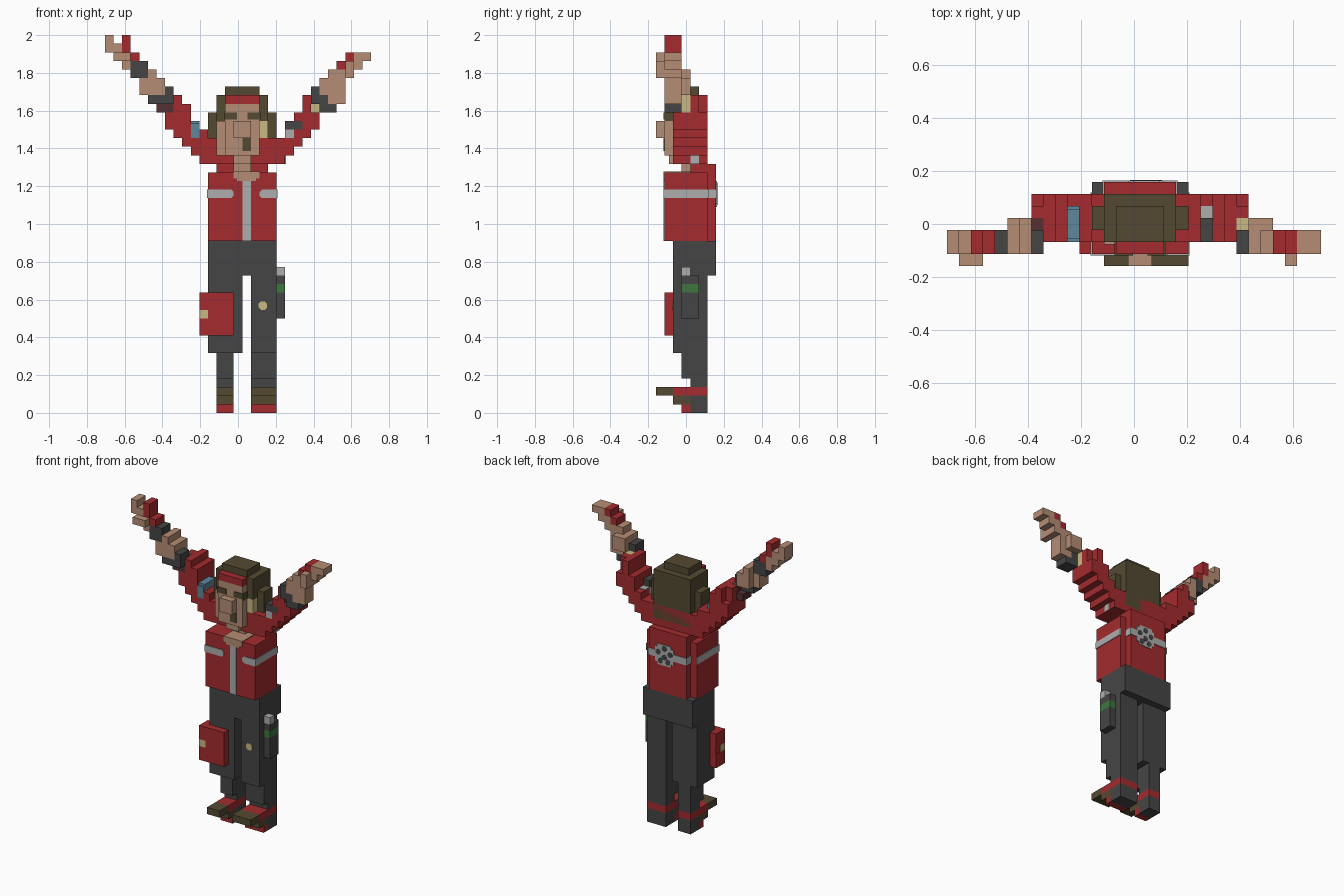
import bpy, bmesh, math
from mathutils import Matrix, Vector

if "Cube" in bpy.data.objects:
    bpy.data.objects.remove(bpy.data.objects["Cube"], do_unlink=True)

V = 1 / 22        # block size
P = 0.1           # plate thickness in blocks


def linear(c):
    c /= 255
    return c / 12.92 if c < 0.04045 else ((c + 0.055) / 1.055) ** 2.4


def material(name, r, g, b):
    m = bpy.data.materials.new(name)
    m.use_nodes = True
    col = (linear(r), linear(g), linear(b), 1)
    m.diffuse_color = col
    m.node_tree.nodes["Principled BSDF"].inputs["Base Color"].default_value = col
    return m


RED = material("red_cloth", 164, 43, 46)
DARK = material("charcoal", 69, 69, 69)
OLIVE = material("olive_brown", 84, 74, 50)
SKIN = material("skin", 181, 141, 117)
GRAY = material("light_gray", 174, 174, 174)
SAND = material("sand_yellow", 200, 184, 130)
BLUE = material("steel_blue", 95, 135, 155)
GREEN = material("green", 62, 118, 62)
MAROON = material("maroon", 88, 48, 50)


def finish(name, bm, mat):
    me = bpy.data.meshes.new(name)
    bm.to_mesh(me)
    bm.free()
    me.materials.append(mat)
    ob = bpy.data.objects.new(name, me)
    bpy.context.collection.objects.link(ob)
    return ob


def blocks(name, mat, *boxes):
    """Boxes as (x0, x1, y0, y1, z0, z1) in block units, from the corner."""
    bm = bmesh.new()
    for x0, x1, y0, y1, z0, z1 in boxes:
        mid = Vector(((x0 + x1) / 2 - 15.5, (y0 + y1) / 2 - 3.5, (z0 + z1) / 2)) * V
        size = Matrix.Diagonal(((x1 - x0) * V, (y1 - y0) * V, (z1 - z0) * V, 1))
        bmesh.ops.create_cube(bm, size=1, matrix=Matrix.Translation(mid) @ size)
    return finish(name, bm, mat)


def octagons(name, mat, radius, thick, *centres):
    """Octagonal plates facing along y."""
    bm = bmesh.new()
    for x, y, z in centres:
        mat4 = (Matrix.Translation(Vector((x - 15.5, y - 3.5, z)) * V)
                @ Matrix.Rotation(math.pi / 2, 4, 'X') @ Matrix.Rotation(math.pi / 8, 4, 'Z'))
        bmesh.ops.create_cone(bm, cap_ends=True, segments=8, radius1=radius * V,
                              radius2=radius * V, depth=thick * V, matrix=mat4)
    return finish(name, bm, mat)


# Shoes and legs: same build for both sides, only the widths differ
for side, a, b, ua, ub in (("right", 13, 15, 12, 16), ("left", 17, 20, 17, 20)):
    blocks(side + "_shoe_sole", RED, (a, b, 3, 4, 0, 1))
    blocks(side + "_shoe_heel", DARK, (a, b, 4, 6, 0, 2))
    blocks(side + "_shoe_toe", OLIVE, (a, b, 2, 4, 1, 2), (a, b, 0, 2, 2, 3))
    blocks(side + "_shoe_top", RED, (a, b, 2, 6, 2, 3))
    blocks(side + "_leg", DARK, (a, b, 4, 6, 3, 4), (a, b, 3, 6, 4, 7), (ua, ub, 2, 6, 7, 16))
blocks("hips", DARK, (12, 20, 2, 7, 16, 20))
octagons("knee_patch", SAND, 0.54, P, (18.4, 2 - P / 2, 12.5))

# Thigh bag on the right, bottle on the left
blocks("thigh_bag", RED, (12, 15, 1, 2, 9, 14), (11, 12, 1, 3, 9, 11),
       (11, 12, 1, 3, 12, 14), (11.1, 12, 2, 3, 11, 12))
blocks("thigh_bag_buckle", SAND, (11, 12, 1, 2, 11, 12))
blocks("bottle", DARK, (20, 21, 3, 5, 11, 14), (20, 21, 3, 5, 15, 16))
blocks("bottle_label", GREEN, (20, 21, 3, 5, 14, 15))
blocks("bottle_cap", GRAY, (20, 21, 3, 4, 16, 17))

# Jacket
blocks("jacket", RED, (12, 20, 1, 6, 20, 28), (13, 19, 6, 7, 20, 28), (13, 19, 4, 7, 28, 29))
blocks("jacket_zip", GRAY, (16, 17, 1 - P, 1, 20, 27))
blocks("jacket_stripe", GRAY,
       (12, 14.6, 1 - P, 1, 25, 26), (18.4, 20, 1 - P, 1, 25, 26),
       (12 - P, 12, 1 - P, 6 + P, 25, 26), (20, 20 + P, 1 - P, 6 + P, 25, 26),
       (13 - P, 19 + P, 6, 7 + P, 25, 26))
octagons("jacket_stripe_ends", GRAY, 0.54, P, (14.5, 1 - P / 2, 25.5), (18.5, 1 - P / 2, 25.5))
blocks("chest_skin", SKIN, (15, 18, 1 - P, 1, 27.3, 28 + P), (15.4, 17.6, 1 - P, 1, 27, 27.3),
       (15, 18, 1, 4, 28, 28 + P))
blocks("back_patch", GRAY, (15, 18, 7, 7 + P, 24.4, 26.6), (15.4, 17.6, 7, 7 + P, 24, 27))
octagons("back_patch_dots", DARK, 0.4, P,
         *[(16.5 + dx, 7 + P, 25.5 + dz) for dx, dz in ((-.95, .3), (.95, .3), (0, -.3), (0, .95), (-.6, -.9), (.6, -.9))])

# Shoulders
blocks("shoulders", RED, (11, 21, 2, 6, 29, 32), (11, 12, 2, 6, 32, 33))
blocks("neck", SKIN, (15, 17, 1.5, 2, 29, 30), (15, 17, 3, 5, 28, 30))
blocks("shoulder_clip", GRAY, (20.5, 21 + P, 4, 5, 29, 30))

# Head
blocks("face", SKIN, (14, 18, 1, 3, 30, 36), (13, 14, 1.8, 3, 30, 34))
blocks("nose", SKIN, (15, 17, 0, 1, 32, 34))
blocks("beard", OLIVE, (16, 17, 1 - P, 1, 30.5, 32))
blocks("eyebrows", OLIVE, (14 - P, 15.4, 1 - P, 1, 34.2, 35), (16.6, 18 + P, 1 - P, 1, 34.2, 35),
       (14 - P, 14, 1, 2, 34, 35), (18, 18 + P, 1, 2, 34, 35))
blocks("headband", RED, (14, 18, 1, 2, 36, 37))
blocks("hair", OLIVE, (13, 19, 3, 6, 30, 37), (13, 14, 2, 3, 34, 37), (18, 19, 2, 3, 34, 37),
       (14, 18, 2, 3, 36, 37), (14, 18, 2, 5, 37, 38),
       (12, 13, 3, 5, 32, 35), (19, 20, 3, 5, 32, 35))
blocks("ear_ornament", SAND, (18, 19, 2, 3, 32, 34))

# Right arm, raised
blocks("right_sleeve", RED, (10, 11, 2, 6, 30, 32), (9, 10, 2, 6, 31, 36), (8, 9, 2, 6, 32, 37),
       (7, 8, 2, 6, 33, 35), (7, 8, 4, 5, 35, 37), (10, 11, 5, 6, 32, 33))
blocks("right_sleeve_badge", BLUE, (10, 11, 2, 5, 32, 33.7), (10, 11, 2.3, 4.7, 33.7, 34))
blocks("right_cuff", MAROON, (6, 8, 2, 4, 35, 36), (7, 8, 3, 4, 36, 37))
blocks("right_elbow_band", DARK, (5, 8, 1, 3, 36, 37), (7, 8, 1, 3, 37, 38))
blocks("right_forearm", SKIN, (4, 7, 1, 3, 37, 39), (5, 7, 3, 4, 37, 39), (5, 6, 1, 4, 39, 40))
blocks("right_wristband", DARK, (3, 5, 1, 3, 39, 41))
blocks("right_glove", RED, (2, 3, 1, 3, 42, 44), (3, 4, 1, 3, 41, 42))
blocks("right_hand", SKIN, (0, 1, 1, 3, 42, 44), (1, 2, 1, 3, 42, 43), (1, 3, 0, 3, 41, 42),
       (2, 3, 1, 3, 40, 41))

# Left arm, raised
blocks("left_sleeve", RED, (21, 22, 2, 6, 30, 32), (21, 22, 4, 6, 32, 33), (22, 23, 2, 6, 31, 33),
       (22, 23, 4, 6, 33, 35), (23, 24, 2, 6, 32, 37), (22, 23, 2, 6, 34, 35),
       (24, 25, 2, 6, 33, 35), (24, 25, 4, 5, 35, 37))
blocks("left_sleeve_pocket", GRAY, (21, 22, 2, 4, 32, 33), (21, 22, 4, 5, 33, 33 + P))
blocks("left_sleeve_flap", DARK, (21, 23, 2, 4, 33, 34))
blocks("left_elbow_band", DARK, (24, 26, 1, 3, 36, 37), (24, 25, 1, 3, 37, 38), (25, 27, 1, 3, 35, 36))
blocks("left_watch", SAND, (24, 25, 3, 4, 35, 37))
blocks("left_forearm", SKIN, (25, 27, 1, 4, 37, 39), (26, 28, 1, 3, 36, 37), (27, 28, 1, 3, 37, 39),
       (26, 29, 1, 3, 39, 40))
blocks("left_glove", RED, (27, 28, 1, 3, 40, 41), (28, 29, 1, 3, 41, 42))
blocks("left_hand", SKIN, (29, 31, 1, 3, 41, 42), (28, 30, 1, 3, 40, 41), (28, 29, 0, 1, 39, 41))
